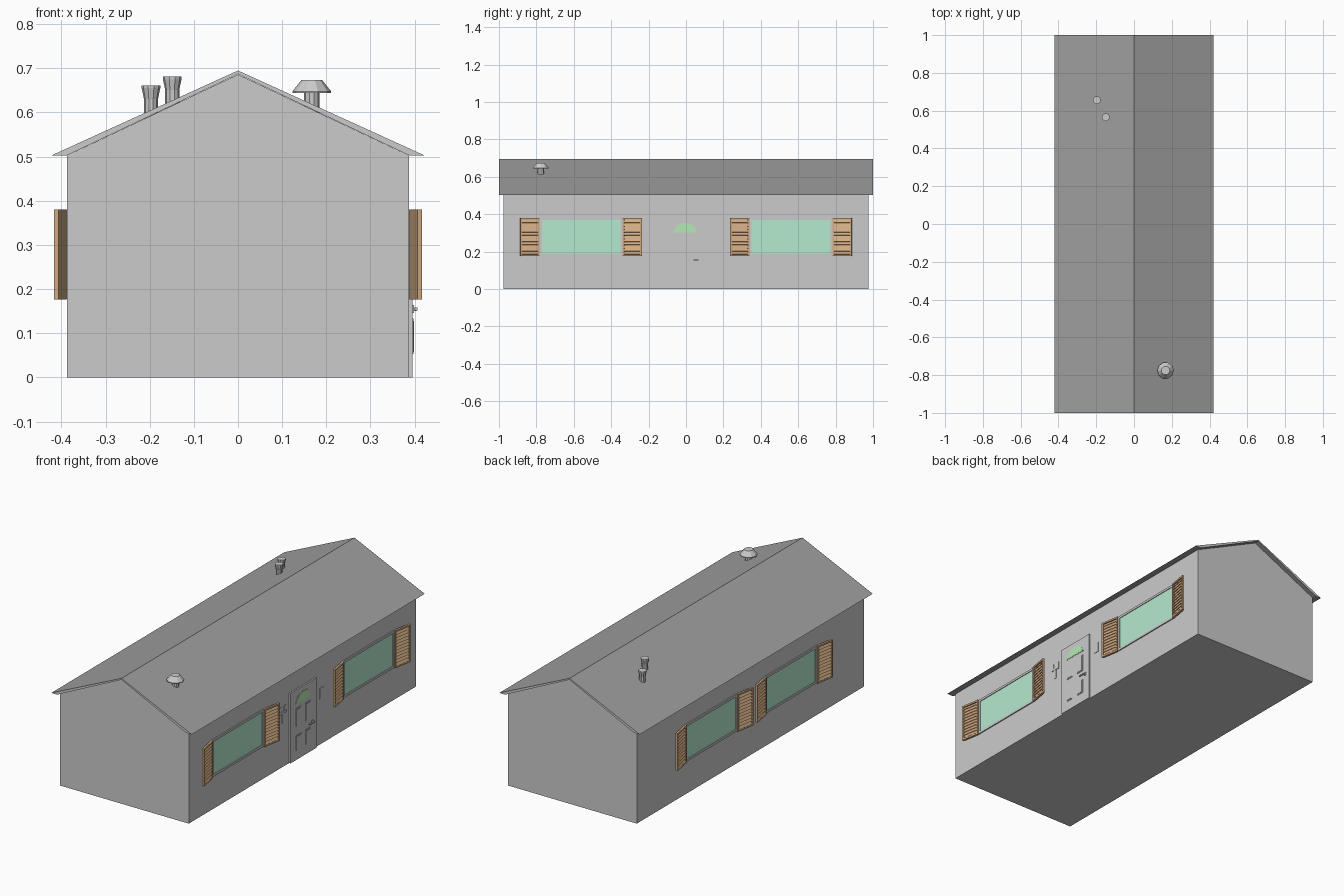
import bpy, bmesh, math
from mathutils import Matrix, Vector

if "Cube" in bpy.data.objects:
    bpy.data.objects.remove(bpy.data.objects["Cube"])


def material(name, r, g, b):
    m = bpy.data.materials.new(name)
    m.diffuse_color = (r, g, b, 1)
    m.use_nodes = True
    m.node_tree.nodes["Principled BSDF"].inputs["Base Color"].default_value = m.diffuse_color
    return m


ROOF = material("roof_dark", .35, .35, .35)
TRIM = material("gable_grey", .69, .69, .69)
WOOD = material("shutter_wood", .62, .40, .22)
GLASS = material("window_glass", .46, .82, .61)
FAN = material("fanlight_glass", .46, .82, .46)
WALL = .387


def finish(name, bm, *mats):
    bmesh.ops.recalc_face_normals(bm, faces=bm.faces[:])
    me = bpy.data.meshes.new(name)
    bm.to_mesh(me)
    bm.free()
    for m in mats:
        me.materials.append(m)
    ob = bpy.data.objects.new(name, me)
    bpy.context.collection.objects.link(ob)
    return ob


def add_box(bm, x, y, z, frame=Matrix.Identity(4)):
    # box given by (low, high) on each axis, optionally in a local frame
    c = Vector([(a + b) / 2 for a, b in (x, y, z)])
    s = [abs(b - a) for a, b in (x, y, z)]
    bmesh.ops.create_cube(bm, size=1, matrix=frame @ Matrix.Translation(c) @ Matrix.Diagonal((*s, 1)))


def boxes(name, parts, *mats):
    bm = bmesh.new()
    for p in parts:
        add_box(bm, *p)
    return finish(name, bm, *mats)


def prism(name, pts, a, b, *mats, axis="y"):
    # extrude a closed profile along y (profile x,z) or along x (profile y,z)
    bm = bmesh.new()
    pos = (lambda p, t: (p[0], t, p[1])) if axis == "y" else (lambda p, t: (t, p[0], p[1]))
    f = bm.faces.new([bm.verts.new(pos(p, a)) for p in pts])
    out = bmesh.ops.extrude_face_region(bm, geom=[f])
    move = (0, b - a, 0) if axis == "y" else (b - a, 0, 0)
    bmesh.ops.translate(bm, vec=move, verts=[v for v in out["geom"] if isinstance(v, bmesh.types.BMVert)])
    return finish(name, bm, *mats)


def lathe(name, x, y, profile, n):
    bm = bmesh.new()
    rings = [[bm.verts.new((x + r * math.cos(2 * math.pi * i / n), y + r * math.sin(2 * math.pi * i / n), z))
              for i in range(n)] for r, z in profile]
    for lo, hi in zip(rings, rings[1:]):
        for i in range(n):
            j = (i + 1) % n
            bm.faces.new((lo[i], lo[j], hi[j], hi[i]))
    bm.faces.new(rings[0])
    bm.faces.new(rings[-1])
    return finish(name, bm)


# walls, gable infill and roof
prism("walls", [(-WALL, 0), (WALL, 0), (WALL, .503), (.357, .517), (-.357, .517), (-WALL, .503)], -.975, .975)
prism("gable", [(-.357, .517), (.357, .517), (0, .686)], -.975, .975, TRIM)
roof = prism("roof", [(-.422, .503), (-WALL, .503), (0, .687), (WALL, .503), (.422, .503), (0, .695)],
             -1, 1, ROOF, TRIM)
for f in roof.data.polygons:
    if abs(f.normal.y) > .5:
        f.material_index = 1


# shutter hinged beside the window, its outer edge swung off the wall
def shutter(name, s, hinge, d):
    a = math.radians(10)
    u = (s * math.sin(a), d * math.cos(a), 0)
    w = (s * math.cos(a), -d * math.sin(a), 0)
    frame = Matrix.Translation((s * .388, hinge, .278)) @ Matrix((u, w, (0, 0, 1))).transposed().to_4x4()
    W, H, T, r = .105, .102, .011, .009
    bm = bmesh.new()
    add_box(bm, (r, W - r), (0, .003), (-H, H), frame)
    for u0 in (0, W - r):
        add_box(bm, (u0, u0 + r), (0, T), (-H, H), frame)
    for z0 in (-H, H - r):
        add_box(bm, (r, W - r), (0, T), (z0, z0 + r), frame)
    n = 11
    for i in range(n):
        z = -H + r + (i + .5) * (2 * H - 2 * r) / n
        slat = frame @ Matrix.Translation((0, .006, z)) @ Matrix.Rotation(math.radians(25), 4, "X")
        add_box(bm, (r, W - r), (-.0015, .0015), (-.009, .009), slat)
    finish(name, bm, WOOD)


# windows: pairs set wide on the door side, close together on the back side
def window(name, s, yc):
    lo, hi, h, t = .178, .380, .222, .012
    depth = (s * (WALL - .005), s * (WALL + .006))
    boxes(name + "_frame", [
        (depth, (yc - h, yc - h + t), (lo, hi)), (depth, (yc + h - t, yc + h), (lo, hi)),
        (depth, (yc - h + t, yc + h - t), (lo, lo + t)), (depth, (yc - h + t, yc + h - t), (hi - t, hi))])
    boxes(name + "_glass", [((s * (WALL - .004), s * (WALL + .002)),
                             (yc - h + t, yc + h - t), (lo + t, hi - t))], GLASS)
    for d, side in ((-1, "a"), (1, "b")):
        shutter(f"{name}_shutter_{side}", s, yc + d * (h + .001), d)


for s, off, side in ((1, .561, "door_side"), (-1, .342, "back_side")):
    for k in (-1, 1):
        window(f"window_{side}_{'ab'[k > 0]}", s, k * off)

# front door
DOOR = .395
boxes("door", [((.38, DOOR), (-.113, .109), (0, .38))])
bm = bmesh.new()
for y in (-.045, .037):
    for z0, z1 in ((.053, .133), (.183, .28)):
        add_box(bm, (DOOR - .002, DOOR + .002), (y - .022, y + .022), (z0, z1))
        add_box(bm, (DOOR, DOOR + .004), (y - .017, y + .017), (z0 + .005, z1 - .005))
finish("door_panels", bm)


def arch(w, h, z, y=-.004, n=12):
    return [(y + w * math.cos(math.pi * i / n), z + h * math.sin(math.pi * i / n)) for i in range(n + 1)]


prism("fanlight_rim", arch(.067, .056, .3), DOOR - .002, DOOR + .001, axis="x")
prism("fanlight", arch(.061, .05, .303), DOOR - .002, DOOR + .002, FAN, axis="x")
boxes("door_handle", [((DOOR - .002, .404), (.072, .08), (.151, .159)),
                      ((.400, .406), (.04, .08), (.152, .158)),
                      ((DOOR - .002, DOOR + .003), (.068, .084), (.146, .164))])

# thin wall lamp and letter box beside the door
boxes("wall_lamp", [((.385, .390), (-.177, -.163), (.24, .29)),
                    ((.385, .391), (-.197, -.143), (.29, .302)),
                    ((.385, .390), (-.197, -.183), (.302, .33)),
                    ((.385, .390), (-.157, -.143), (.302, .33))])
boxes("letter_box", [((.385, .390), (.145, .175), (.25, .305))])

# roof pipes and capped vent
for i, (x, y, top) in enumerate(((-.197, .655, .661), (-.149, .565, .681))):
    lathe(f"roof_pipe_{i + 1}", x, y, [(.016, .58), (.016, top - .03), (.021, top - .006), (.021, top)], 10)
lathe("vent_stem", .167, -.776, [(.018, .59), (.018, .65)], 10)
lathe("vent_cap", .167, -.776, [(.044, .644), (.044, .648), (.023, .674)], 10)
